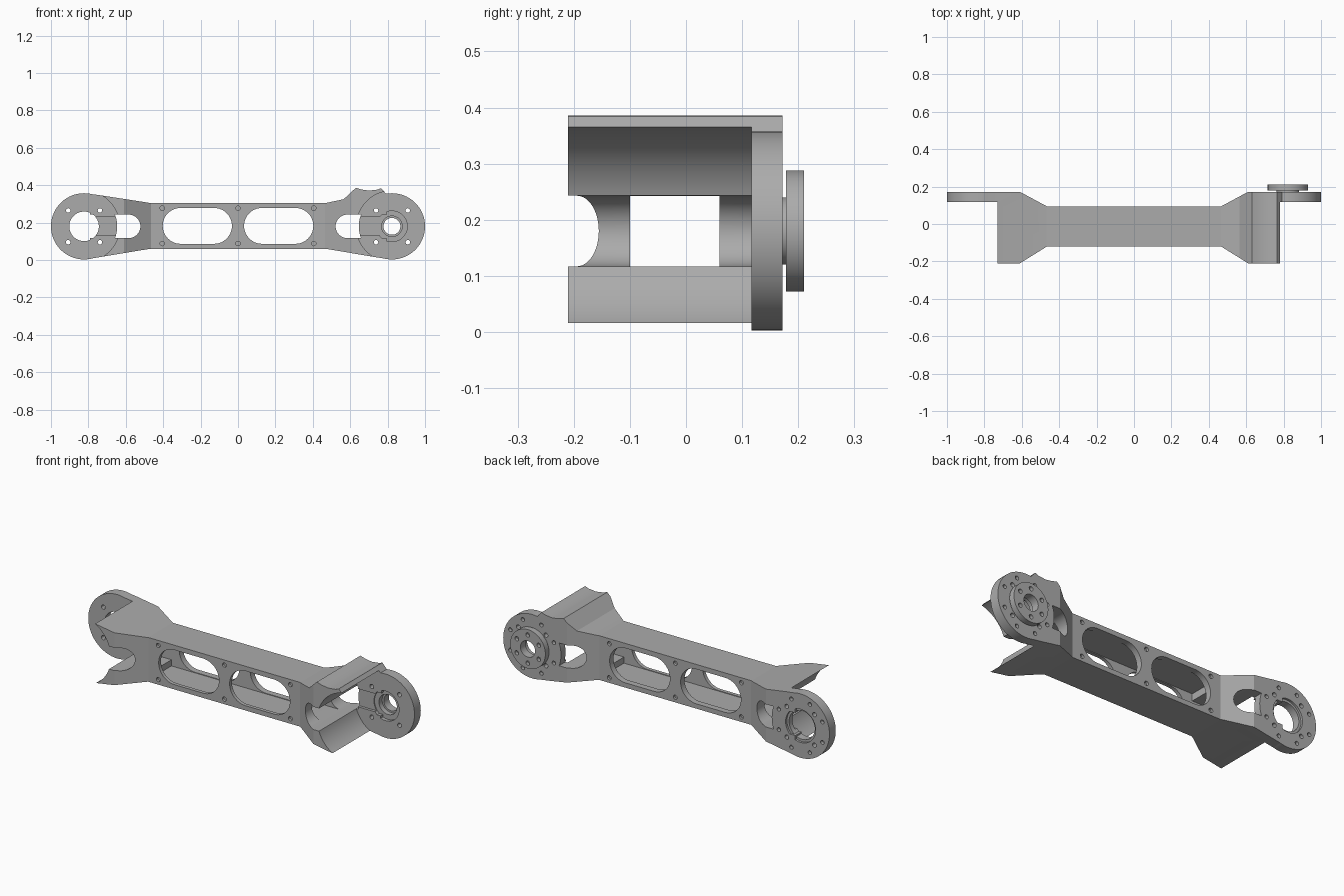
import bpy, bmesh, math
from mathutils import Vector

cube = bpy.data.objects.get("Cube")
if cube:
    bpy.data.objects.remove(cube, do_unlink=True)

grey = bpy.data.materials.new("machined_grey")
grey.use_nodes = True
COLOUR = (0.41, 0.41, 0.41, 1)
grey.diffuse_color = COLOUR
grey.node_tree.nodes["Principled BSDF"].inputs["Base Color"].default_value = COLOUR

JOINT_X, MID_Z = 0.823, 0.18
DISC_FRONT, DISC_BACK = 0.117, 0.172


def prism(name, pts, a, b, axis="y"):
    """Extrude a closed outline from a to b along y (outline xz) or z (outline xy)."""
    bm = bmesh.new()
    place = (lambda p, t: (p[0], t, p[1])) if axis == "y" else (lambda p, t: (p[0], p[1], t))
    face = bm.faces.new([bm.verts.new(place(p, a)) for p in pts])
    ext = bmesh.ops.extrude_face_region(bm, geom=[face])
    move = Vector((0, b - a, 0)) if axis == "y" else Vector((0, 0, b - a))
    bmesh.ops.translate(bm, vec=move, verts=[v for v in ext["geom"] if isinstance(v, bmesh.types.BMVert)])
    bmesh.ops.recalc_face_normals(bm, faces=bm.faces)
    mesh = bpy.data.meshes.new(name)
    bm.to_mesh(mesh)
    bm.free()
    mesh.materials.append(grey)
    obj = bpy.data.objects.new(name, mesh)
    bpy.context.collection.objects.link(obj)
    return obj


def arc(x, z, r, start, end, n):
    angles = [math.radians(start + (end - start) * i / n) for i in range(n + 1)]
    return [(x + r * math.cos(t), z + r * math.sin(t)) for t in angles]


def cylinder(name, x, z, r, a, b, n=72):
    return prism(name, arc(x, z, r, 0, 360, n)[:-1], a, b)


def slot(x0, x1, z, r, a, b):
    outline = arc(x1 - r, z, r, -90, 90, 24) + arc(x0 + r, z, r, 90, 270, 24)
    return prism("slot_cutter", outline, a, b)


def box(x0, x1, y0, y1, z0, z1):
    return prism("box_cutter", [(x0, z0), (x1, z0), (x1, z1), (x0, z1)], y0, y1)


def combine(obj, tool, op="DIFFERENCE"):
    """Apply a boolean and discard the tool."""
    mod = obj.modifiers.new("boolean", "BOOLEAN")
    mod.operation, mod.object, mod.solver = op, tool, "EXACT"
    bpy.context.view_layer.objects.active = obj
    bpy.ops.object.modifier_apply(modifier=mod.name)
    bpy.data.objects.remove(tool, do_unlink=True)


def drill(obj, x, z, r, a, b, n=72):
    combine(obj, cylinder("hole_cutter", x, z, r, a, b, n))


# Arm: side silhouette intersected with the flared plan outline
side = [(-0.47, 0.06), (0.47, 0.06), (0.735, 0.015), (0.79, 0.007), (0.80, 0.345),
        (0.765, 0.384), (0.745, 0.376), (0.70, 0.371), (0.66, 0.377), (0.63, 0.386),
        (0.565, 0.325), (0.47, 0.305), (-0.47, 0.305), (-0.735, 0.346), (-0.79, 0.353), (-0.79, 0.007)]
arm = prism("arm", side, -0.3, 0.3)
half_plan = [(0.9, -0.21), (0.61, -0.21), (0.465, -0.12)]
back_plan = [(0.465, 0.094), (0.61, DISC_BACK), (0.9, DISC_BACK)]
plan = [(-x, y) for x, y in half_plan] + half_plan[::-1]
plan += back_plan[::-1] + [(-x, y) for x, y in back_plan]
combine(arm, prism("plan_tool", plan, -0.2, 0.6, "z"), "INTERSECT")

# Hollow interior and lengthwise passage
combine(arm, box(-0.45, 0.45, -0.1, 0.06, 0.083, 0.282))
combine(arm, box(-0.65, 0.65, -0.1, 0.06, 0.1172, 0.2428))

for s in (-1, 1):
    # Long windows, fork slots and round clearance for the mating joint
    combine(arm, slot(s * 0.2175 - 0.185, s * 0.2175 + 0.185, 0.1825, 0.096, -0.4, 0.4))
    ends = sorted((s * 0.522, s * 1.1))
    combine(arm, slot(ends[0], ends[1], MID_Z, 0.063, -0.4, 0.4))
    drill(arm, s * JOINT_X, MID_Z, 0.19, -0.4, DISC_FRONT, 96)

# Blind screw holes on the front and back walls
for x in (-0.405, 0, 0.405):
    for z in (0.088, 0.277):
        drill(arm, x, z, 0.012, -0.2, -0.107, 16)
        drill(arm, x, z, 0.012, 0.08, 0.2, 16)

# Joint discs
for s, name in ((-1, "right_disc"), (1, "left_disc")):
    cx = s * JOINT_X
    disc = cylinder(name, cx, MID_Z, 0.177, DISC_FRONT, DISC_BACK, 96)
    groove = sorted((cx - s * 0.06, cx - s * 0.2))
    combine(disc, box(groove[0], groove[1], 0.0, DISC_FRONT + 0.015, 0.13, 0.23))
    if s < 0:
        drill(disc, cx, MID_Z, 0.079, 0, 0.3)
        drill(disc, cx, MID_Z, 0.092, DISC_BACK - 0.012, 0.3)
    else:
        drill(disc, cx, MID_Z, 0.082, 0, DISC_FRONT + 0.02)
        drill(disc, cx, MID_Z, 0.055, 0, 0.3)
    combine(arm, disc, "UNION")
    for k in range(4):
        a = math.radians(45 + 90 * k)
        drill(arm, cx + 0.12 * math.cos(a), MID_Z + 0.12 * math.sin(a), 0.012, 0.05, 0.3, 16)
        for off in (-22, 22):
            b = a + math.radians(off)
            drill(arm, cx + 0.145 * math.cos(b), MID_Z + 0.145 * math.sin(b), 0.011, DISC_BACK - 0.02, 0.3, 16)

# Output hub on the back of the left disc
hub = cylinder("output_hub", JOINT_X, MID_Z, 0.108, 0.178, 0.21)
combine(hub, cylinder("hub_boss", JOINT_X, MID_Z, 0.06, 0.165, 0.19), "UNION")
drill(hub, JOINT_X, MID_Z, 0.045, 0, 0.3)
for k in range(6):
    a = math.radians(60 * k + 30)
    drill(hub, JOINT_X + 0.078 * math.cos(a), MID_Z + 0.078 * math.sin(a), 0.012, 0.19, 0.3, 16)

# Smooth round walls, keep edges crisp
for obj in (arm, hub):
    bpy.ops.object.select_all(action="DESELECT")
    obj.select_set(True)
    bpy.context.view_layer.objects.active = obj
    bpy.ops.object.shade_smooth_by_angle(angle=math.radians(25))
